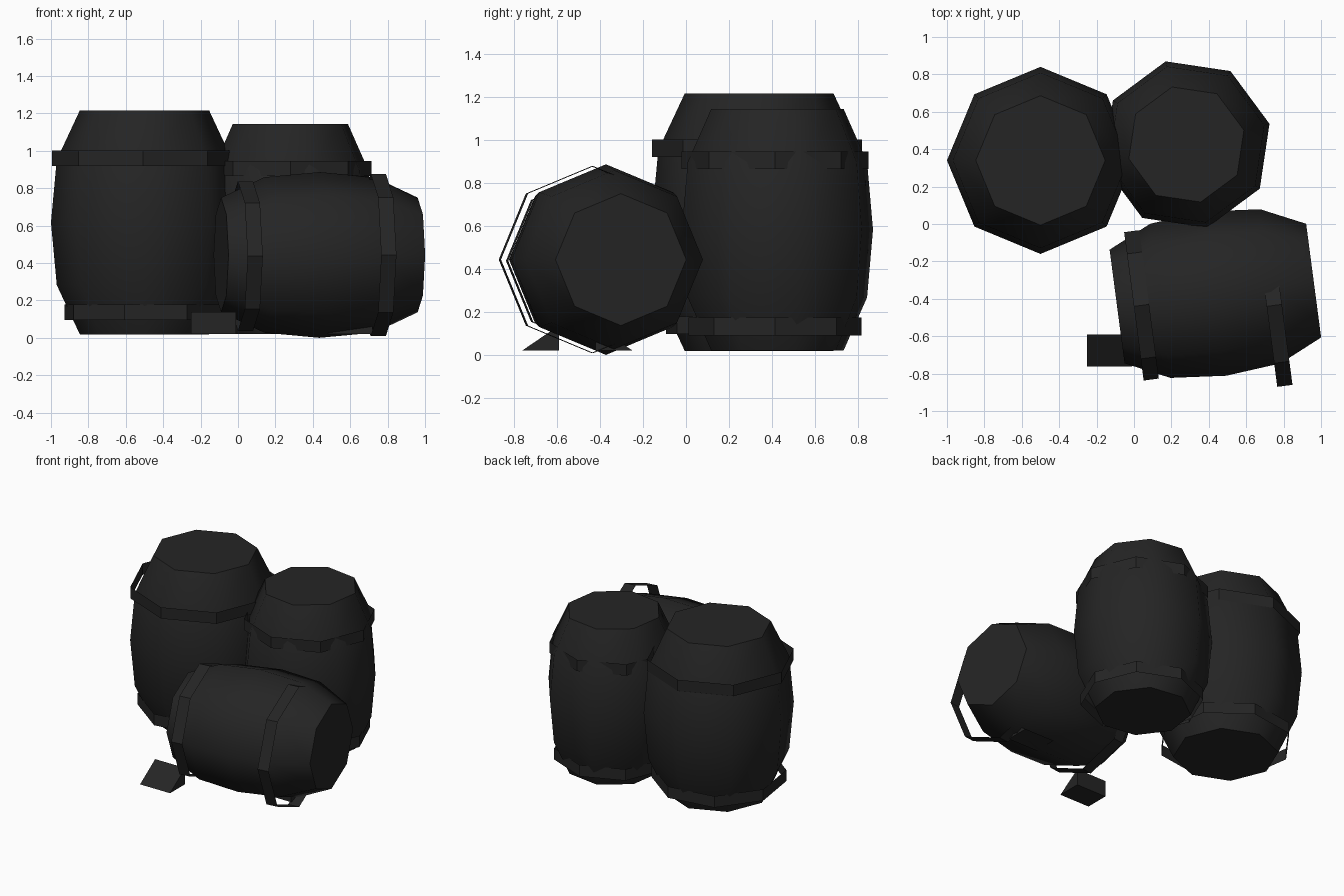
import bpy, bmesh, math
from mathutils import Matrix

if "Cube" in bpy.data.objects:
    bpy.data.objects.remove(bpy.data.objects["Cube"])

SIDES = 8
dark = bpy.data.materials.new("charcoal")
dark.diffuse_color = (0.018, 0.018, 0.018, 1)
dark.use_nodes = True
dark.node_tree.nodes["Principled BSDF"].inputs["Base Color"].default_value = dark.diffuse_color


def rings_object(name, rings, matrix, turn=0, caps=False, smooth=False):
    """Skin a stack of (height, radius) octagons along local z."""
    bm = bmesh.new()
    loops = []
    for z, r in rings:
        angles = [math.radians(turn + 360 * i / SIDES) for i in range(SIDES)]
        loops.append([bm.verts.new((r * math.cos(a), r * math.sin(a), z)) for a in angles])
    for low, high in zip(loops, loops[1:]):
        for i in range(SIDES):
            j = (i + 1) % SIDES
            bm.faces.new((low[i], low[j], high[j], high[i]))
    if caps:
        bm.faces.new(loops[0][::-1])
        bm.faces.new(loops[-1])
    return finish(name, bm, matrix, smooth)


def finish(name, bm, matrix, smooth=False):
    mesh = bpy.data.meshes.new(name)
    bm.to_mesh(mesh)
    bm.free()
    mesh.materials.append(dark)
    if smooth:
        mesh.shade_smooth()
        mesh.set_sharp_from_angle(angle=math.radians(50))
    ob = bpy.data.objects.new(name, mesh)
    ob.matrix_world = matrix
    bpy.context.collection.objects.link(ob)
    return ob


def barrel(name, matrix, half, radius, turn=0):
    """Bulging cask with flat ends, centred on its own origin."""
    profile = [(-1, 0.692), (-0.56, 0.938), (0, 1), (0.56, 0.938), (1, 0.692)]
    rings_object(name, [(half * z, radius * r) for z, r in profile],
                 matrix, turn, caps=True, smooth=True)


def hoop(name, matrix, radius, turn=0, width=0.082):
    """Open metal band, a single sheet."""
    rings_object(name, [(-width / 2, radius), (width / 2, radius)], matrix, turn)


def wedge(name, x, y, depth, height=0.117, width=0.24):
    """Chock: upright face at y, sloping down to y + depth."""
    bm = bmesh.new()
    section = [(0, 0), (depth, 0), (0, height)]
    a, b = [[bm.verts.new((sx * width / 2, py, pz)) for py, pz in section] for sx in (-1, 1)]
    bm.faces.new(a)
    bm.faces.new(b)
    for i in range(3):
        j = (i + 1) % 3
        bm.faces.new((a[i], a[j], b[j], b[i]))
    bmesh.ops.recalc_face_normals(bm, faces=bm.faces)
    finish(name, bm, Matrix.Translation((x, y, 0.02)))


at = lambda x, y, z: Matrix.Translation((x, y, z))

# Tall standing barrel with its hoops
barrel("tall_barrel", at(-0.5, 0.34, 0.617), 0.598, 0.5)
hoop("tall_barrel_upper_hoop", at(-0.507, 0.331, 0.96), 0.488)
hoop("tall_barrel_lower_hoop", at(-0.5, 0.337, 0.137), 0.442, -14)

# Shorter standing barrel, turned on its axis
barrel("short_barrel", at(0.28, 0.425, 0.582), 0.562, 0.458, 14)
hoop("short_barrel_upper_hoop", at(0.28, 0.414, 0.905), 0.434)
hoop("short_barrel_lower_hoop", at(0.28, 0.414, 0.132), 0.403)

# Barrel lying on its side with slipped hoops
lying = Matrix.Rotation(math.radians(7.5), 4, 'Z') @ Matrix.Rotation(math.radians(90), 4, 'Y')
barrel("lying_barrel", at(0.435, -0.372, 0.443) @ lying, 0.53, 0.443)
hoop("lying_barrel_left_hoop", at(0.04, -0.435, 0.437) @ lying, 0.4)
hoop("lying_barrel_right_hoop", at(0.75, -0.435, 0.443) @ lying, 0.434)

# Chocks under the lying barrel
wedge("front_chock", -0.13, -0.59, -0.172)
wedge("rear_chock", 0.6, -0.42, 0.172)
